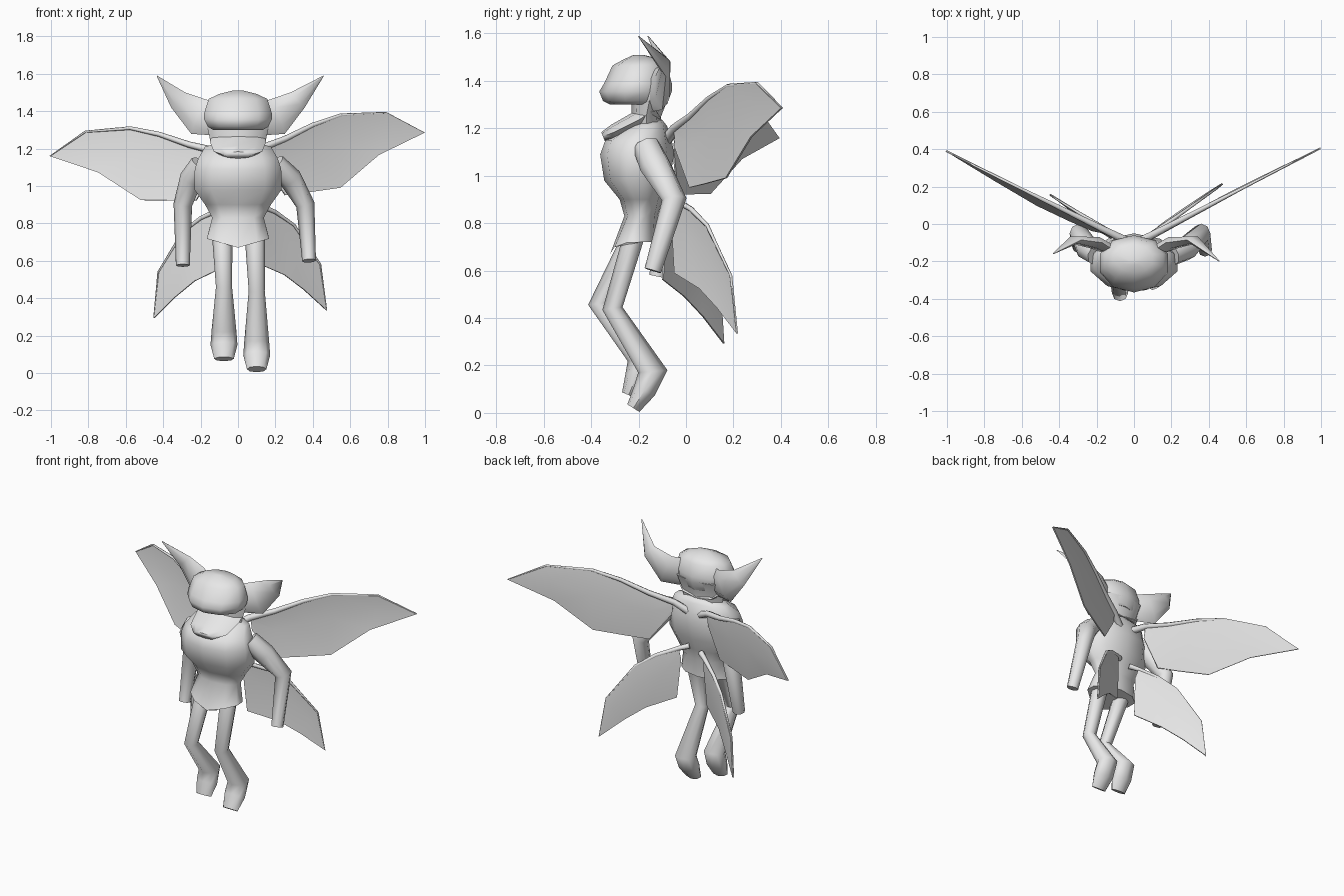
import bpy, bmesh, math
from mathutils import Vector

cube = bpy.data.objects.get("Cube")
if cube:
    bpy.data.objects.remove(cube, do_unlink=True)

grey = bpy.data.materials.new("pale grey")
grey.use_nodes = True
grey.diffuse_color = (0.8, 0.8, 0.8, 1)
grey.node_tree.nodes["Principled BSDF"].inputs["Base Color"].default_value = (0.8, 0.8, 0.8, 1)

X, Y, Z = Vector((1, 0, 0)), Vector((0, 1, 0)), Vector((0, 0, 1))


def finish(name, bm):
    """Turn a bmesh into a named, shaded object."""
    mesh = bpy.data.meshes.new(name)
    bm.to_mesh(mesh)
    bm.free()
    mesh.materials.append(grey)
    obj = bpy.data.objects.new(name, mesh)
    bpy.context.collection.objects.link(obj)
    bpy.ops.object.select_all(action='DESELECT')
    bpy.context.view_layer.objects.active = obj
    obj.select_set(True)
    bpy.ops.object.shade_smooth_by_angle(angle=math.radians(65))


def loft(name, path, radii, hint=X, sides=8, level=False, front_drop=0):
    """Skin elliptical rings along a path; hint is the direction of the first radius."""
    points = [Vector(p) for p in path]
    bm = bmesh.new()
    rings = []
    for i, p in enumerate(points):
        before = (p - points[i - 1]).normalized() if i else Vector()
        after = (points[i + 1] - p).normalized() if i + 1 < len(points) else Vector()
        d = Z if level else (before + after).normalized()
        u = (hint - d * hint.dot(d)).normalized()
        v = d.cross(u)
        ring = []
        for k in range(sides):
            a = math.tau * k / sides - math.pi / 2
            ring.append(bm.verts.new(p + u * radii[i][0] * math.cos(a) + v * radii[i][1] * math.sin(a)))
        rings.append(ring)
    # Point the front of the first ring downward
    for vert in rings[0]:
        if vert.co.y < points[0].y:
            vert.co.z -= front_drop * (1 - abs(vert.co.x) / radii[0][0])
    for lower, upper in zip(rings, rings[1:]):
        for k in range(sides):
            n = (k + 1) % sides
            bm.faces.new((lower[k], lower[n], upper[n], upper[k]))
    bm.faces.new(rings[0])
    bm.faces.new(rings[-1])
    bmesh.ops.recalc_face_normals(bm, faces=bm.faces)
    finish(name, bm)


def stack(name, rows, **options):
    """Level rings given as (height, front, back, half width)."""
    path = [(0, (f + b) / 2, z) for z, f, b, w in rows]
    loft(name, path, [(w, (b - f) / 2) for z, f, b, w in rows], level=True, **options)


def wing(name, side, root, lead, trail, slope, base, turn, drop, lean, spar):
    """Thin membrane between two edges, with a tapered spar on the leading edge."""
    def place(p, sag=0):
        dx, dz = p[0] - root[0], p[1] - root[1]
        c, s = math.cos(turn), math.sin(turn)
        x = root[0] + dx * c + dz * s
        return Vector((side * x, base + slope * x + sag, root[1] + dz * c - dx * s - drop))

    bm = bmesh.new()
    rows = []
    for a, b in zip(lead, trail):
        depth = abs(a[1] - b[1])
        mid = (a[0] * 0.6 + b[0] * 0.4, a[1] * 0.6 + b[1] * 0.4)
        rows.append([bm.verts.new(place(a)),
                     bm.verts.new(place(mid, (0.04 + lean * 0.4) * depth)),
                     bm.verts.new(place(b, lean * depth))])
    for r, s in zip(rows, rows[1:]):
        for j in range(2):
            bm.faces.new((r[j], s[j], s[j + 1], r[j + 1]))
    bmesh.ops.remove_doubles(bm, verts=bm.verts, dist=0.001)
    bmesh.ops.recalc_face_normals(bm, faces=bm.faces)
    bmesh.ops.solidify(bm, geom=bm.faces[:], thickness=0.008)
    bmesh.ops.recalc_face_normals(bm, faces=bm.faces)
    finish(name + "_membrane", bm)
    edge = [place(p) for p in [root] + lead]
    taper = [spar * (1 - 0.9 * i / (len(edge) - 1)) for i in range(len(edge))]
    loft(name + "_spar", edge, [(r, r) for r in taper], hint=Y, sides=6)


# Torso with a flared hem that dips at the front
stack("torso", [
    (0.72, -0.32, -0.12, 0.175), (0.83, -0.26, -0.12, 0.145), (0.9, -0.28, -0.1, 0.185),
    (0.98, -0.345, -0.07, 0.245), (1.09, -0.362, -0.05, 0.243), (1.15, -0.34, -0.06, 0.222),
    (1.21, -0.24, -0.08, 0.185), (1.235, -0.2, -0.1, 0.09)], sides=10, front_drop=0.05)

# Head: neck, skull with overhanging muzzle, and open jaw
stack("neck", [(1.17, -0.23, -0.1, 0.13), (1.25, -0.23, -0.105, 0.15), (1.36, -0.23, -0.062, 0.175)])
stack("skull", [
    (1.3, -0.32, -0.08, 0.14), (1.315, -0.35, -0.075, 0.168), (1.355, -0.366, -0.06, 0.19),
    (1.39, -0.345, -0.06, 0.19), (1.465, -0.31, -0.08, 0.165), (1.492, -0.26, -0.11, 0.105),
    (1.51, -0.22, -0.18, 0.03)], sides=10)
loft("jaw", [(0, -0.13, 1.28), (0, -0.2, 1.235), (0, -0.3, 1.185), (0, -0.35, 1.165)],
     [(0.14, 0.05), (0.15, 0.04), (0.13, 0.034), (0.075, 0.02)])

# Ears: thin leaves that bend back and then forward at the tip
for side, label in ((1, "left"), (-1, "right")):
    loft(label + "_ear",
         [(side * x, y, z) for x, y, z in
          ((0.12, -0.14, 1.36), (0.21, -0.1, 1.37), (0.32, -0.085, 1.46),
           (0.445 + side * 0.012, -0.18 - side * 0.02, 1.588))],
         [(0.03, 0.09), (0.035, 0.1), (0.022, 0.055), (0.002, 0.002)], hint=Y, sides=6)

# Arms
arm_radii = [(0.06, 0.055), (0.066, 0.062), (0.052, 0.05), (0.036, 0.037)]
loft("left_arm", [(0.2, -0.165, 1.12), (0.28, -0.13, 1.04), (0.36, -0.05, 0.9), (0.38, -0.14, 0.6)],
     arm_radii, hint=Y)
loft("right_arm", [(-0.2, -0.165, 1.12), (-0.25, -0.13, 1.04), (-0.295, -0.05, 0.9), (-0.295, -0.12, 0.575)],
     arm_radii, hint=Y)

# Legs with hanging feet
leg_radii = [(0.056, 0.045), (0.043, 0.043), (0.066, 0.062), (0.072, 0.048), (0.052, 0.03)]
loft("left_leg", [(0.09, -0.215, 0.76), (0.1, -0.31, 0.44), (0.1, -0.14, 0.175),
                  (0.1, -0.175, 0.095), (0.1, -0.222, 0.02)], leg_radii)
loft("right_leg", [(-0.085, -0.215, 0.76), (-0.075, -0.37, 0.46), (-0.075, -0.185, 0.23),
                   (-0.075, -0.21, 0.15), (-0.075, -0.242, 0.075)], leg_radii)

# Two pairs of wings, the right pair hanging lower with its trailing edges swung forward
upper_lead = [(0.12, 1.2), (0.25, 1.25), (0.4, 1.325), (0.55, 1.378), (0.79, 1.39), (0.995, 1.285)]
upper_trail = [(0.13, 1.12), (0.25, 0.95), (0.37, 0.965), (0.545, 0.99), (0.75, 1.165), (0.995, 1.285)]
lower_lead = [(0.09, 0.905), (0.2, 0.86), (0.3, 0.79), (0.44, 0.58), (0.475, 0.335)]
lower_trail = [(0.08, 0.84), (0.1, 0.59), (0.25, 0.525), (0.355, 0.445), (0.475, 0.335)]
for side, label, slopes, turns, drop, lean in ((1, "left", (0.52, 0.7), (0, 0), 0, 0),
                                               (-1, "right", (0.495, 0.61), (0.13, 0.04), 0.025, -0.13)):
    wing(label + "_upper_wing", side, (0.035, 1.14), upper_lead, upper_trail,
         slopes[0], -0.11, turns[0], 0, lean, 0.024)
    wing(label + "_lower_wing", side, (0.04, 0.92), lower_lead, lower_trail,
         slopes[1], -0.12, turns[1], drop, lean, 0.018)
